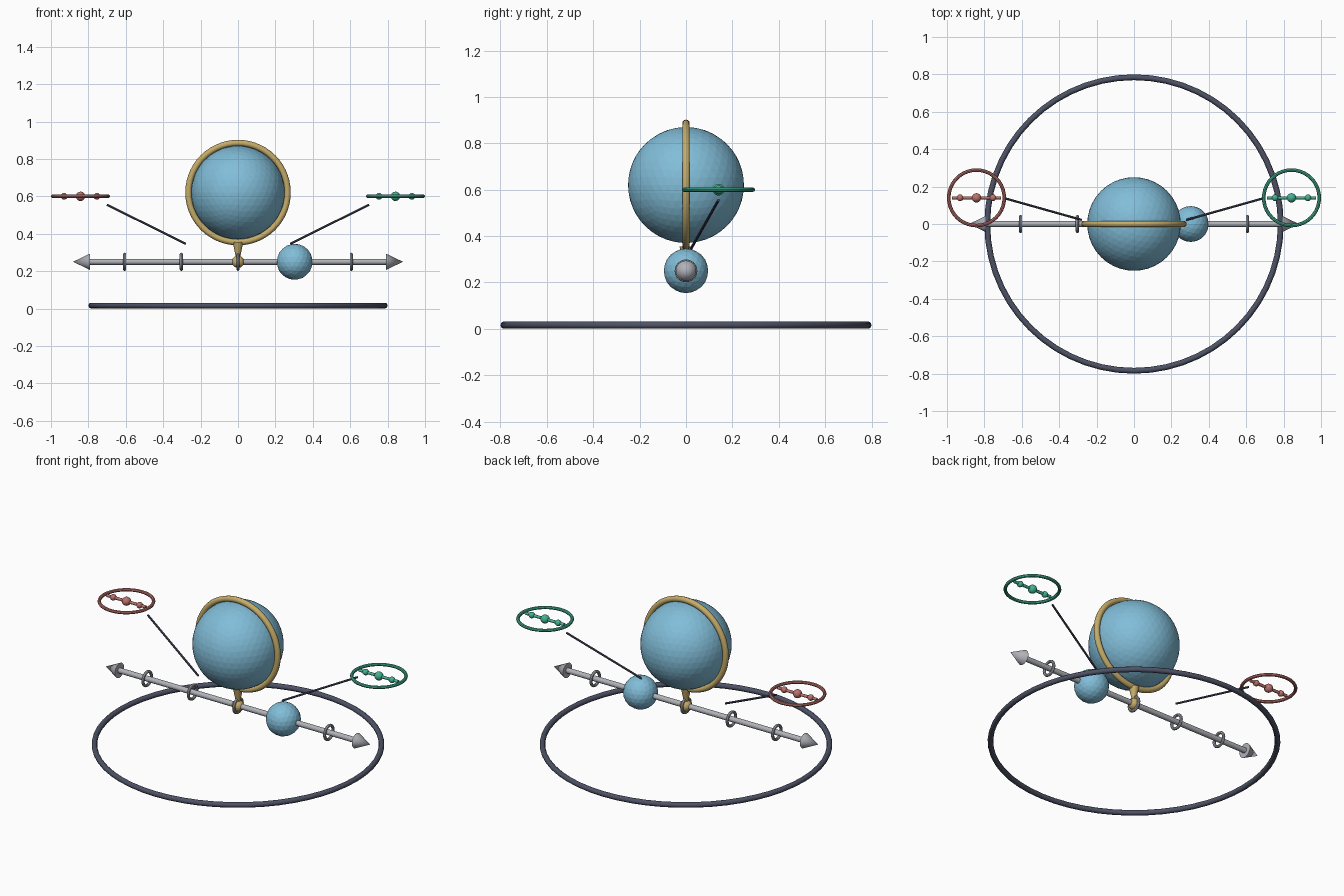
import bpy, math
from mathutils import Vector

if "Cube" in bpy.data.objects:
    bpy.data.objects.remove(bpy.data.objects["Cube"])


def material(name, r, g, b):
    m = bpy.data.materials.new(name)
    m.diffuse_color = (r, g, b, 1)
    m.use_nodes = True
    m.node_tree.nodes["Principled BSDF"].inputs["Base Color"].default_value = m.diffuse_color
    return m


BLUE = material("sky blue", 0.22, 0.51, 0.69)
GOLD = material("soft gold", 0.56, 0.41, 0.14)
GREY = material("light grey", 0.44, 0.45, 0.49)
SLATE = material("dark slate", 0.075, 0.085, 0.13)
RED = material("dusty red", 0.51, 0.17, 0.15)
GREEN = material("sea green", 0.06, 0.45, 0.29)


def finish(name, mat, smooth=True):
    o = bpy.context.object
    o.name = name
    o.data.materials.append(mat)
    if smooth:
        bpy.ops.object.shade_smooth_by_angle(angle=math.radians(40))
    return o


def ball(name, loc, r, mat, detail):
    bpy.ops.mesh.primitive_ico_sphere_add(subdivisions=detail, radius=r, location=loc)
    return finish(name, mat, False)


def ring(name, loc, outer, minor, mat, rot=(0, 0, 0), seg=48, sides=10):
    bpy.ops.mesh.primitive_torus_add(major_radius=outer - minor, minor_radius=minor,
                                     major_segments=seg, minor_segments=sides,
                                     location=loc, rotation=rot)
    return finish(name, mat)


def rod(name, a, b, r1, r2, mat, sides=16):
    a, b = Vector(a), Vector(b)
    d = b - a
    bpy.ops.mesh.primitive_cone_add(vertices=sides, radius1=r1, radius2=r2, depth=d.length,
                                    location=(a + b) / 2,
                                    rotation=d.to_track_quat('Z', 'Y').to_euler())
    return finish(name, mat)


H = math.pi / 2
BAR_Z = 0.25

# ground hoop
ring("base_ring", (0, 0, 0.016), 0.80, 0.0155, SLATE, seg=56)

# large globe with its upright band
ball("large_globe", (0, 0, 0.62), 0.25, BLUE, 4)
ring("globe_band", (0, 0, 0.62), 0.282, 0.017, GOLD, rot=(H, 0, 0), seg=56)

# stem and hub holding the globe on the bar
rod("globe_stem", (0, 0, 0.26), (0, 0, 0.355), 0.009, 0.028, GOLD)
ball("hub", (0, 0, BAR_Z), 0.033, GOLD, 3)

# double-ended arrow bar with tick rings and a sliding ball
rod("axis_bar", (-0.80, 0, BAR_Z), (0.80, 0, BAR_Z), 0.016, 0.016, GREY)
for s in (-1, 1):
    rod("arrow_tip", (s * 0.79, 0, BAR_Z), (s * 0.882, 0, BAR_Z), 0.044, 0, GREY, 24)
for i in range(-2, 3):
    ring("tick_ring", (i * 0.303, 0, BAR_Z), 0.049, 0.0085, GREY,
         rot=(0, H, 0), seg=28, sides=8)
ball("sliding_ball", (0.303, 0, BAR_Z), 0.096, BLUE, 3)

# side medallions: hoop, small bar, three beads, and a pointer rod
for s, mat, side in ((-1, RED, "left"), (1, GREEN, "right")):
    c = Vector((s * 0.842, 0.14, 0.60))
    ring(side + "_hoop", c, 0.158, 0.0095, mat, seg=40, sides=8)
    rod(side + "_hoop_bar", c - Vector((0.13, 0, 0)), c + Vector((0.13, 0, 0)),
        0.0085, 0.0085, mat, 10)
    for k in (-1, 0, 1):
        ball(side + "_bead", c + Vector((k * 0.088, 0, 0)),
             0.018 if k else 0.025, mat, 3)
    rod(side + "_pointer", (s * 0.70, 0.14, 0.555), (s * 0.28, 0.022, 0.346),
        0.006, 0.006, SLATE, 8)
